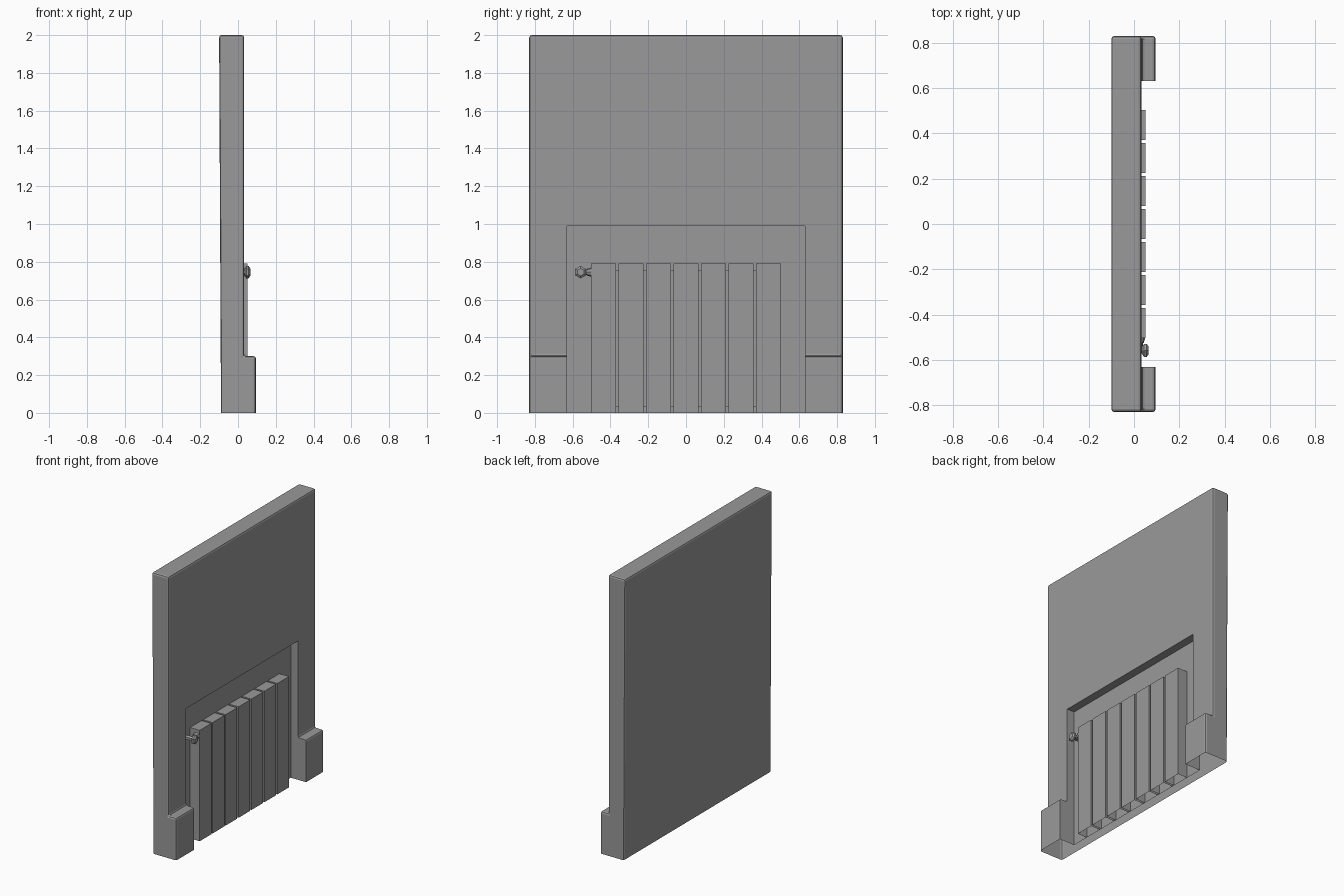
import bpy, bmesh, math
from mathutils import Matrix, Vector

cube = bpy.data.objects.get("Cube")
if cube:
    bpy.data.objects.remove(cube)

grey = bpy.data.materials.new("plain_grey")
grey.use_nodes = True
colour = (0.32, 0.32, 0.32, 1)
grey.diffuse_color = colour
grey.node_tree.nodes["Principled BSDF"].inputs["Base Color"].default_value = colour

HALF, JAMB = 0.83, 0.63            # half width of the wall and of the recess
FRONT, NICHE, FOOT = 0.033, -0.025, 0.095
FOOT_TOP, NICHE_TOP, TOP = 0.3, 0.99, 2.0


def near(a, b):
    return abs(a - b) < 0.001


def finish(bm, name):
    bmesh.ops.recalc_face_normals(bm, faces=bm.faces)
    mesh = bpy.data.meshes.new(name)
    bm.to_mesh(mesh)
    bm.free()
    mesh.materials.append(grey)
    obj = bpy.data.objects.new(name, mesh)
    bpy.context.collection.objects.link(obj)
    return obj


def push(bm, faces, dx):
    """Extrude a patch of faces along x and drop the old patch."""
    new = bmesh.ops.extrude_face_region(bm, geom=faces)["geom"]
    verts = [g for g in new if isinstance(g, bmesh.types.BMVert)]
    bmesh.ops.translate(bm, verts=verts, vec=(dx, 0, 0))
    for f in faces:
        if f.is_valid:
            bm.faces.remove(f)
    return verts


def open_bottom(bm):
    floor = [f for f in bm.faces if all(near(v.co.z, 0) for v in f.verts)]
    bmesh.ops.delete(bm, geom=floor, context='FACES')


def add_box(bm, lo, hi):
    lo, hi = Vector(lo), Vector(hi)
    matrix = Matrix.Translation((lo + hi) / 2) @ Matrix.Diagonal((*(hi - lo), 1))
    bmesh.ops.create_cube(bm, size=1, matrix=matrix)


# Wall: a grid of front panels, thickened, with a recess and two feet
bm = bmesh.new()
ys = (-HALF, -JAMB, JAMB, HALF)
zs = (0, FOOT_TOP, NICHE_TOP, TOP)
rows = [[bm.verts.new((FRONT, y, z)) for y in ys] for z in zs]
panel = {}
for r in range(3):
    for c in range(3):
        panel[r, c] = bm.faces.new((rows[r][c], rows[r][c + 1],
                                    rows[r + 1][c + 1], rows[r + 1][c]))
back = bmesh.ops.extrude_face_region(bm, geom=list(bm.faces), use_keep_orig=True)["geom"]
for v in [g for g in back if isinstance(g, bmesh.types.BMVert)]:
    v.co.x = -0.09 - 0.01 * v.co.z / TOP      # back leans out slightly
push(bm, [panel[0, 1], panel[1, 1]], NICHE - FRONT)
for c in (0, 2):
    push(bm, [panel[0, c]], FOOT - FRONT)
bmesh.ops.remove_doubles(bm, verts=bm.verts, dist=0.0001)
open_bottom(bm)
bmesh.ops.recalc_face_normals(bm, faces=bm.faces)
bmesh.ops.dissolve_limit(bm, angle_limit=0.005, verts=bm.verts, edges=bm.edges)


def is_soft(e):
    a, b = (v.co for v in e.verts)
    if len(e.link_faces) < 2:
        return False
    outer = near(abs(a.y), HALF) and near(a.y, b.y)
    top = near(a.z, TOP) and near(b.z, TOP)
    foot = near(a.z, FOOT_TOP) and near(b.z, FOOT_TOP) and near(a.x, b.x)
    return outer or top or foot


bmesh.ops.bevel(bm, geom=[e for e in bm.edges if is_soft(e)], offset=0.013,
                segments=2, profile=0.5, affect='EDGES')
finish(bm, "wall_with_recess")

# Radiator: seven panels open at the floor, joined by a thinner core
bm = bmesh.new()
PITCH, WIDTH, COUNT = 0.1457, 0.131, 7
for i in range(COUNT):
    y = (i - (COUNT - 1) / 2) * PITCH
    add_box(bm, (NICHE, y - WIDTH / 2, 0), (0.05, y + WIDTH / 2, 0.79))
open_bottom(bm)
finish(bm, "radiator_panels")

bm = bmesh.new()
for i in range(COUNT - 1):
    y = (i - (COUNT - 2) / 2) * PITCH
    gap = (PITCH - WIDTH) / 2
    add_box(bm, (NICHE, y - gap, 0.03), (0.03, y + gap, 0.755))
finish(bm, "radiator_core")

# Valve: pipe from the wall, faceted knob and side coupling
VALVE = Vector((0, -0.558, 0.745))


def add_cone(bm, start, end, r1, r2, sides=6):
    start, end = Vector(start), Vector(end)
    axis = end - start
    turn = axis.to_track_quat('Z', 'Y').to_matrix().to_4x4()
    bmesh.ops.create_cone(bm, cap_ends=True, segments=sides, radius1=r1, radius2=r2,
                          depth=axis.length,
                          matrix=Matrix.Translation((start + end) / 2) @ turn)


def along_x(x):
    return VALVE + Vector((x, 0, 0))


bm = bmesh.new()
for x1, x2, r1, r2 in ((NICHE, 0.04, 0.016, 0.016), (0.036, 0.044, 0.02, 0.033),
                       (0.044, 0.056, 0.033, 0.033), (0.056, 0.065, 0.033, 0.02)):
    add_cone(bm, along_x(x1), along_x(x2), r1, r2)
finish(bm, "valve_knob")

bm = bmesh.new()
add_cone(bm, (0.025, -0.558, 0.745), (0.025, -0.525, 0.745), 0.014, 0.014, 8)
add_cone(bm, (0.025, -0.525, 0.745), (0.025, -0.5, 0.745), 0.018, 0.025, 8)
finish(bm, "valve_coupling")
